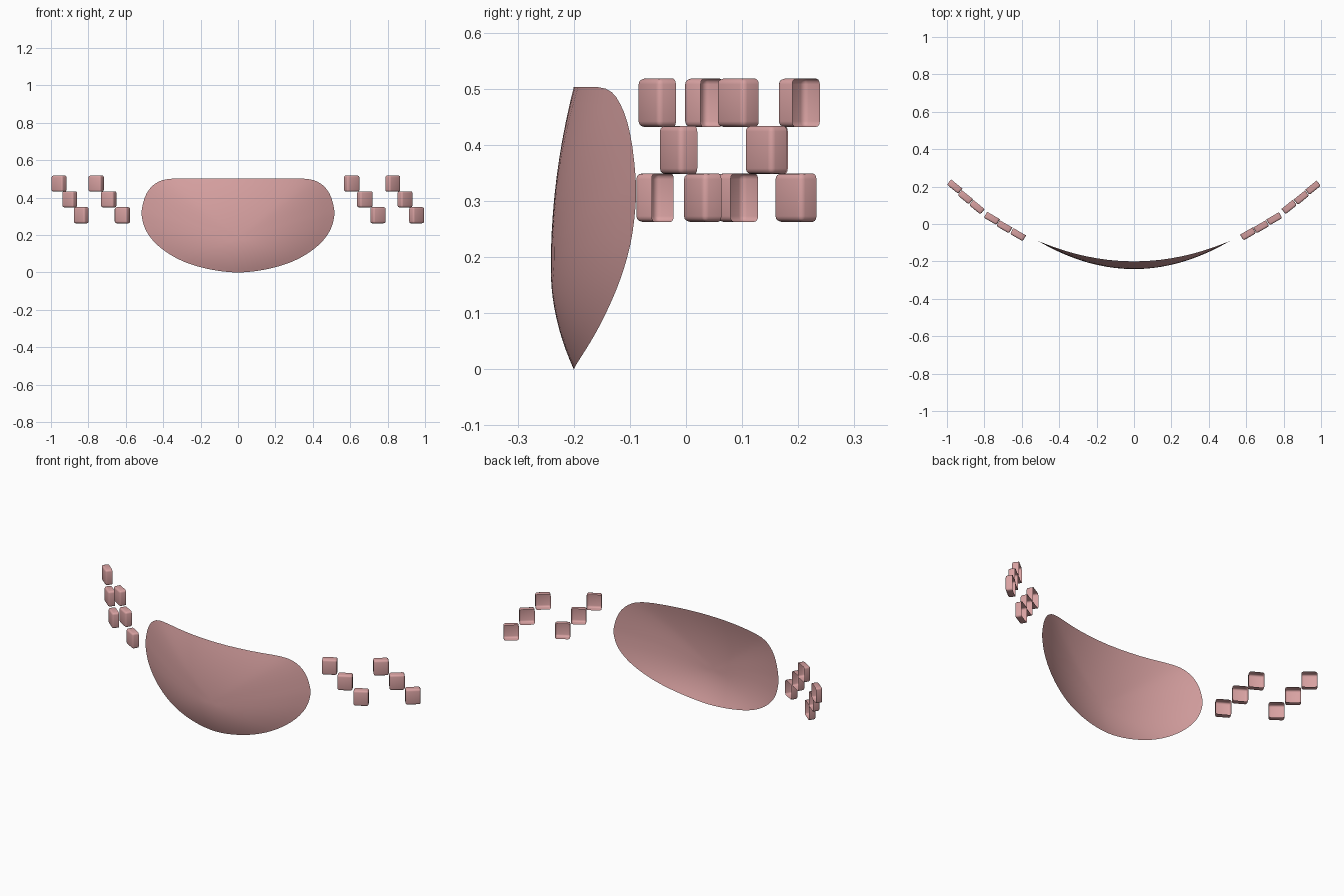
import bpy, bmesh, math
from mathutils import Vector

if "Cube" in bpy.data.objects:
    bpy.data.objects.remove(bpy.data.objects["Cube"])

pink = bpy.data.materials.new("dusty pink")
pink.diffuse_color = (0.69, 0.36, 0.36, 1)
pink.use_nodes = True
pink.node_tree.nodes["Principled BSDF"].inputs["Base Color"].default_value = pink.diffuse_color


def finish(bm, name):
    mesh = bpy.data.meshes.new(name)
    bm.to_mesh(mesh)
    bm.free()
    mesh.materials.append(pink)
    obj = bpy.data.objects.new(name, mesh)
    bpy.context.collection.objects.link(obj)
    for p in mesh.polygons:
        p.use_smooth = True
    return obj


def smooth_loop(pts, steps):
    """Closed Catmull-Rom curve through the points."""
    out, n = [], len(pts)
    for i in range(n):
        a, b, c, d = (pts[(i + k) % n] for k in (-1, 0, 1, 2))
        for s in range(steps):
            t = s / steps
            out.append(0.5 * (2 * b + (c - a) * t + (2 * a - 5 * b + 4 * c - d) * t * t
                              + (3 * b - a - 3 * c + d) * t ** 3))
    return out


# Mouth: a thin curved shell, right half of the outline from bottom to top
half = [(0.10, 0.008), (0.20, 0.028), (0.29, 0.058), (0.37, 0.10), (0.44, 0.155),
        (0.49, 0.22), (0.513, 0.29), (0.513, 0.345), (0.49, 0.42), (0.445, 0.473),
        (0.37, 0.50), (0.20, 0.503)]
outline = [Vector((0, 0))] + [Vector(p) for p in half]
outline += [Vector((0, 0.503))] + [Vector((-x, z)) for x, z in reversed(half)]
outline = smooth_loop(outline, 3)
centre = Vector((0, 0.18))


def mouth_point(p, r):
    q = centre + (p - centre) * r
    return (q.x, -0.2 + 0.11 * (q.x / 0.513) ** 2 - 0.041 * (1 - r * r), q.y)


bm = bmesh.new()
RINGS = 10
rings = [[bm.verts.new(mouth_point(p, (k + 1) / RINGS)) for p in outline] for k in range(RINGS)]
middle = bm.verts.new(mouth_point(centre, 0))
n = len(outline)
for i in range(n):
    j = (i + 1) % n
    bm.faces.new((middle, rings[0][i], rings[0][j]))
    for inner, outer in zip(rings, rings[1:]):
        bm.faces.new((inner[i], outer[i], outer[j], inner[j]))
finish(bm, "mouth")


# Cheek marks: rounded tiles, open at the back
def cheek_tile(name, x, y, z, angle):
    bm = bmesh.new()
    bmesh.ops.create_cube(bm, size=1)
    bmesh.ops.scale(bm, vec=(0.078, 0.036, 0.086), verts=bm.verts)
    back = [f for f in bm.faces if f.normal.y > 0.9]
    bmesh.ops.delete(bm, geom=back, context='FACES_ONLY')
    edges = [e for e in bm.edges if not e.is_boundary]
    bmesh.ops.bevel(bm, geom=edges, offset=0.01, segments=3, profile=0.5, affect='EDGES')
    obj = finish(bm, name)
    obj.location = (x, y, z)
    obj.rotation_euler.z = math.radians(angle)


TOP, MID, LOW = 0.475, 0.391, 0.306
tiles = {
    "right_inner_cheek": (30, [(0.61, -0.053, TOP), (0.68, -0.015, MID), (0.75, 0.028, LOW)]),
    "right_outer_cheek": (39, [(0.83, 0.091, TOP), (0.895, 0.141, MID), (0.957, 0.194, LOW)]),
    "left_inner_cheek": (-30, [(-0.62, -0.057, LOW), (-0.693, -0.015, MID), (-0.76, 0.03, TOP)]),
    "left_outer_cheek": (-39, [(-0.84, 0.09, LOW), (-0.902, 0.143, MID), (-0.959, 0.2, TOP)]),
}
for name, (angle, spots) in tiles.items():
    for i, (x, y, z) in enumerate(spots):
        cheek_tile(f"{name}_tile_{i + 1}", x, y, z, angle)
